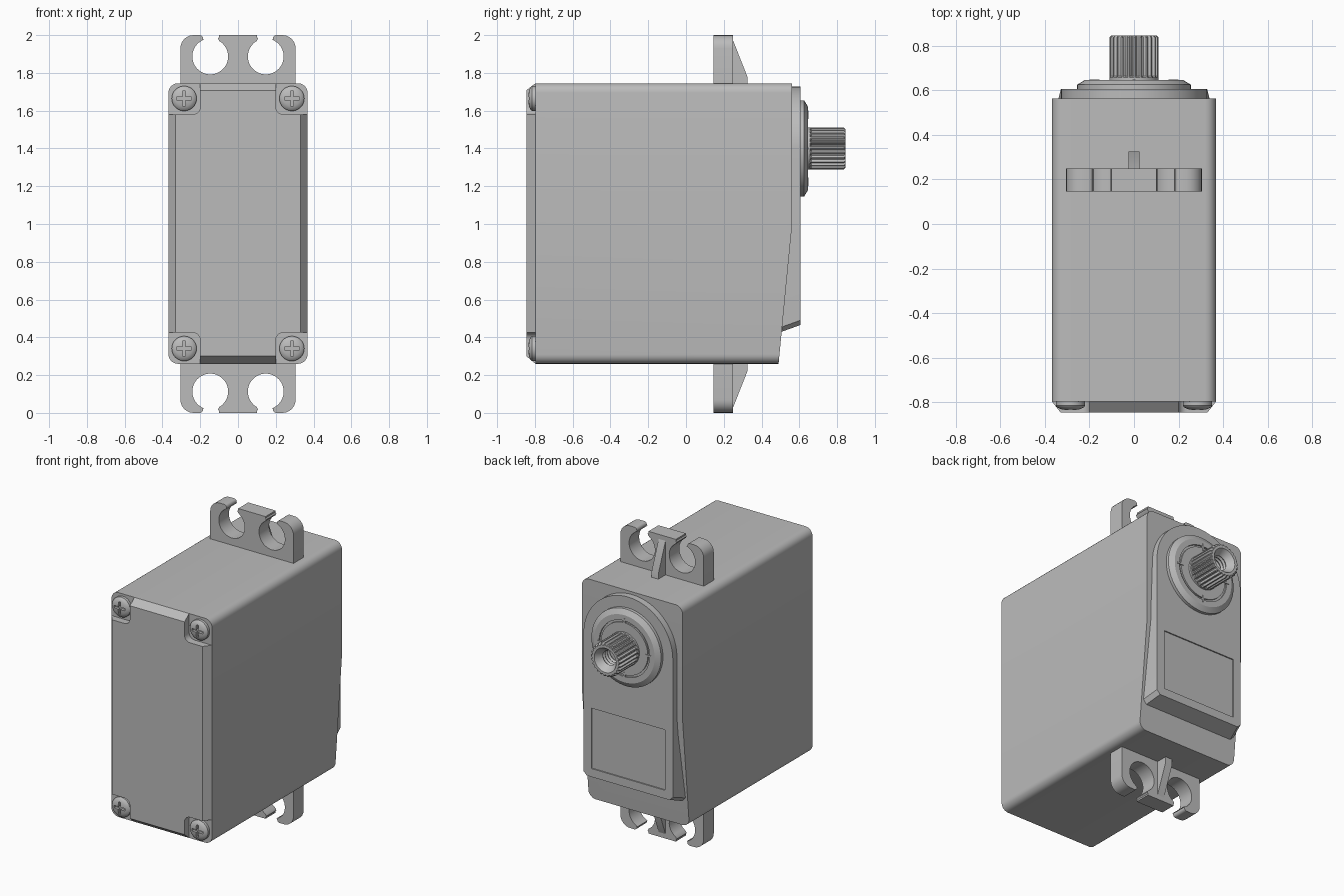
import bpy, bmesh, math
from mathutils import Vector

if "Cube" in bpy.data.objects:
    bpy.data.objects.remove(bpy.data.objects["Cube"])

grey = bpy.data.materials.new("light_grey")
grey.use_nodes = True
COLOUR = (0.5, 0.5, 0.5, 1)
grey.diffuse_color = COLOUR
grey.node_tree.nodes["Principled BSDF"].inputs["Base Color"].default_value = COLOUR

MID = 1.0025   # height the case is mirrored about
SHAFT = 1.40   # height of the output shaft


def finish(name, bm):
    bmesh.ops.recalc_face_normals(bm, faces=bm.faces)
    mesh = bpy.data.meshes.new(name)
    bm.to_mesh(mesh)
    bm.free()
    mesh.materials.append(grey)
    ob = bpy.data.objects.new(name, mesh)
    bpy.context.collection.objects.link(ob)
    return ob


def loft_bm(rings):
    """Bridge rings of (x, y, z) points and cap both ends."""
    bm = bmesh.new()
    loops = [[bm.verts.new(p) for p in ring] for ring in rings]
    for a, b in zip(loops, loops[1:]):
        for i in range(len(a)):
            j = (i + 1) % len(a)
            bm.faces.new((a[i], a[j], b[j], b[i]))
    bm.faces.new(loops[0])
    bm.faces.new(loops[-1])
    return bm


def at(outline, y):
    return [(x, y, z) for x, z in outline]


def prism(name, outline, y0, y1):
    return finish(name, loft_bm([at(outline, y0), at(outline, y1)]))


def arc(cx, cz, r, a0, a1, n):
    angles = [math.radians(a0 + (a1 - a0) * i / n) for i in range(n + 1)]
    return [(cx + r * math.cos(a), cz + r * math.sin(a)) for a in angles]


def rounded_rect(x0, x1, z0, z1, r):
    return (arc(x1 - r, z1 - r, r, 0, 90, 6) + arc(x0 + r, z1 - r, r, 90, 180, 6)
            + arc(x0 + r, z0 + r, r, 180, 270, 6) + arc(x1 - r, z0 + r, r, 270, 360, 6))


def lathe(name, profile, cz=0, n=48):
    """Spin (radius, y) points about the y axis."""
    rings = [at(arc(0, cz, r, 0, 360, n)[:-1], y) for r, y in profile]
    return finish(name, loft_bm(rings))


def cut(ob, cutter):
    cutter.hide_render = True
    mod = ob.modifiers.new("cut", 'BOOLEAN')
    mod.operation = 'DIFFERENCE'
    mod.solver = 'EXACT'
    mod.object = cutter
    bpy.context.view_layer.objects.active = ob
    bpy.ops.object.modifier_apply(modifier=mod.name)
    bpy.data.objects.remove(cutter)


parts = []

# Case: rounded box with the lower back sloped off
FRONT, BACK = -0.797, 0.562
outline = rounded_rect(-0.368, 0.368, 0.26, 1.745, 0.05)
bm = loft_bm([at(outline, FRONT), at(outline, BACK)])
bmesh.ops.bisect_plane(bm, geom=bm.verts[:] + bm.edges[:] + bm.faces[:],
                       plane_co=(0, BACK, 1.0), plane_no=Vector((0, 0.74, -0.072)).normalized(),
                       clear_outer=True)
bmesh.ops.holes_fill(bm, edges=[e for e in bm.edges if e.is_boundary], sides=0)
parts.append(finish("case", bm))

# Front cover with bevelled rim and four screw pockets
cover = finish("front_cover", loft_bm([
    at(outline, FRONT),
    at(rounded_rect(-0.33, 0.33, 0.3, 1.708, 0.02), -0.845)]))
pocket = rounded_rect(0.2, 0.5, 1.58, 1.9, 0.04)
for sx in (-1, 1):
    for sz in (-1, 1):
        corner = [(sx * x, MID + sz * (z - MID)) for x, z in pocket]
        cut(cover, prism("pocket_cutter", corner, -0.95, -0.7))
parts.append(cover)

# Cross-head screws
screw = lathe("screw", [(0.066, 0.01), (0.066, -0.018), (0.06, -0.026),
                        (0.042, -0.034), (0.018, -0.038)], n=32)
for w, h in ((0.04, 0.008), (0.008, 0.04)):
    cut(screw, prism("cross_cutter", [(-w, -h), (w, -h), (w, h), (-w, h)], -0.1, -0.018))
parts.append(screw)
spots = [(sx * 0.285, FRONT, MID + sz * 0.662) for sx in (-1, 1) for sz in (-1, 1)]
screw.location = spots[0]
for spot in spots[1:]:
    copy = screw.copy()
    copy.location = spot
    bpy.context.collection.objects.link(copy)

# Mounting ears with open screw slots, and their support ribs
hole = arc(0.147, 1.887, 0.095, 70, -240, 28)
half = ([(0.305, 1.7)] + arc(0.235, 1.93, 0.07, 0, 90, 6)
        + arc(0.203, 1.982, 0.018, 90, 200, 5) + hole
        + [(0.106, 1.982), (0.1, 1.99), (0.1, 2.0)])
ear = half + [(-x, z) for x, z in reversed(half)]
rib = [(0.2, 1.7), (0.325, 1.7), (0.325, 1.78), (0.25, 1.97), (0.2, 1.97)]
for label, flip in (("upper", False), ("lower", True)):
    turn = (lambda z: 2 - z) if flip else (lambda z: z)
    parts.append(prism(label + "_mounting_ear", [(x, turn(z)) for x, z in ear], 0.145, 0.25))
    parts.append(finish(label + "_ear_rib", loft_bm(
        [[(x, y, turn(z)) for y, z in rib] for x in (-0.025, 0.025)])))

# Arched back plate, drafted towards its foot, with a sunken label panel
arch = arc(0, SHAFT, 0.327, 0, 180, 40)


def plate_ring(y, foot_x, foot_z):
    c = 0.025
    return at(arch + [(-foot_x, foot_z + c), (-foot_x + c, foot_z),
                      (foot_x - c, foot_z), (foot_x, foot_z + c)], y)


plate = finish("back_plate", loft_bm([plate_ring(0.48, 0.36, 0.42),
                                      plate_ring(0.605, 0.328, 0.465)]))
cut(plate, prism("panel_cutter", rounded_rect(-0.27, 0.27, 0.52, 0.92, 0.004), 0.597, 0.7))
parts.append(plate)

# Bearing collar with a ring groove bridged by four short bars
parts.append(lathe("bearing_collar", [
    (0.255, 0.59), (0.255, 0.625), (0.222, 0.645), (0.185, 0.645), (0.185, 0.635),
    (0.172, 0.635), (0.172, 0.645), (0.02, 0.645)], SHAFT, 64))
for i in range(4):
    a = math.radians(90 * i)
    bar = prism("collar_bar", [(0.155, -0.006), (0.2, -0.006), (0.2, 0.006), (0.155, 0.006)],
                0.63, 0.649)
    bar.rotation_euler.y = a
    bar.location.z = SHAFT
    parts.append(bar)

# Splined output shaft with a countersunk, threaded hole
TEETH = 25


def spline_ring(y, tip, root):
    ring = []
    for i in range(TEETH * 4):
        a = 2 * math.pi * i / (TEETH * 4)
        r = tip if i % 4 < 2 else root
        ring.append((r * math.cos(a), y, SHAFT + r * math.sin(a)))
    return ring


rings = [spline_ring(0.63, 0.111, 0.111), spline_ring(0.657, 0.111, 0.111),
         spline_ring(0.665, 0.111, 0.098), spline_ring(0.836, 0.111, 0.098),
         spline_ring(0.845, 0.102, 0.096), spline_ring(0.845, 0.08, 0.08),
         spline_ring(0.81, 0.056, 0.056)]
for i in range(8):
    r = 0.048 if i % 2 == 0 else 0.056
    rings.append(spline_ring(0.80 - 0.012 * i, r, r))
parts.append(finish("output_shaft", loft_bm(rings)))

# Smooth the round surfaces, keep the edges sharp
bpy.ops.object.select_all(action='DESELECT')
for ob in parts:
    ob.select_set(True)
bpy.context.view_layer.objects.active = parts[0]
bpy.ops.object.shade_smooth_by_angle(angle=math.radians(30))
